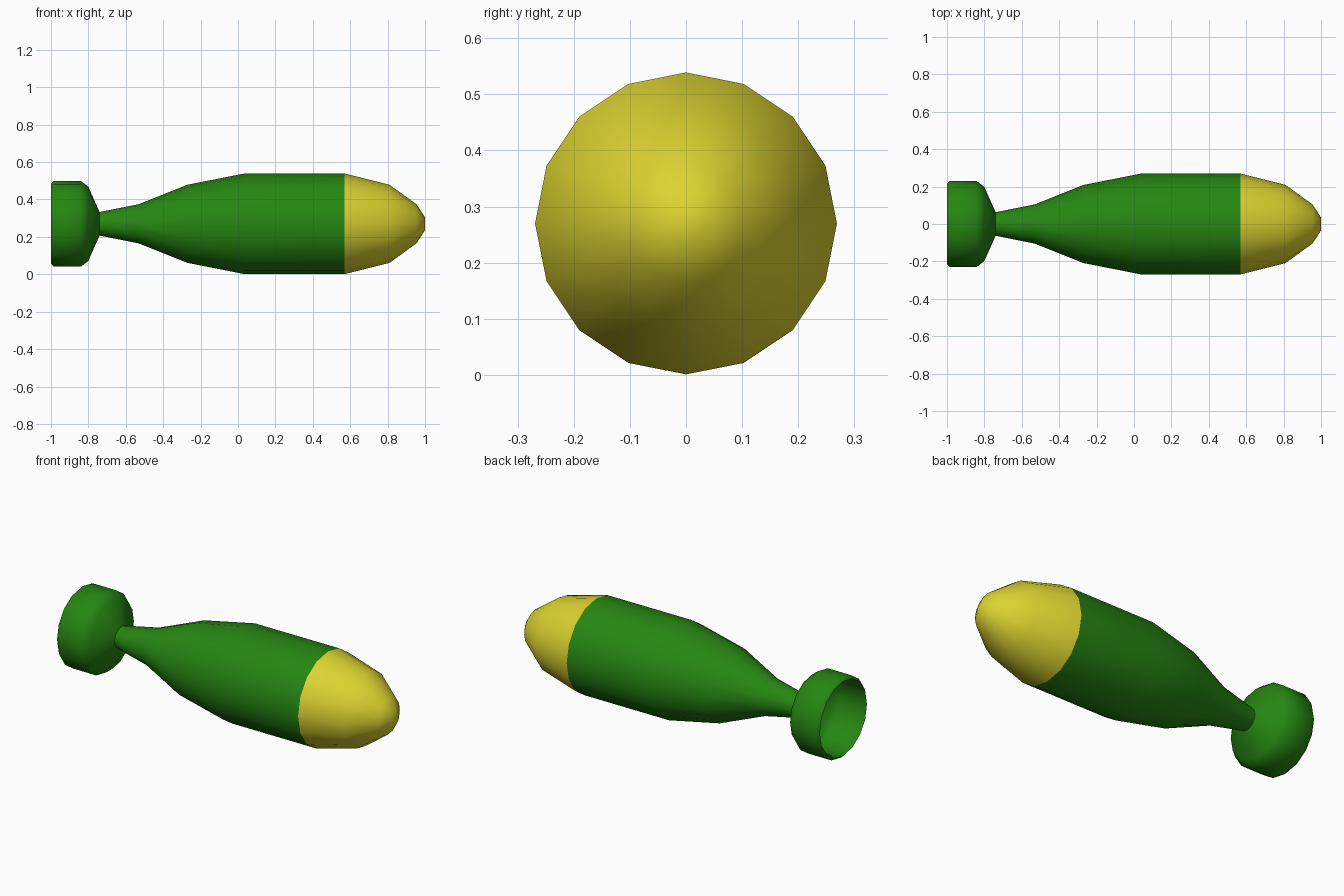
import bpy, bmesh, math

if "Cube" in bpy.data.objects:
    bpy.data.objects.remove(bpy.data.objects["Cube"])

SIDES = 16
AXIS_Z = 0.27


def material(name, rgb):
    m = bpy.data.materials.new(name)
    m.diffuse_color = (*rgb, 1.0)
    m.use_nodes = True
    m.node_tree.nodes["Principled BSDF"].inputs["Base Color"].default_value = m.diffuse_color
    return m


def lathe(name, profile, mat, cap_end=False):
    """Revolve (x, radius) points about the long axis."""
    bm = bmesh.new()
    rings = []
    for x, r in profile:
        rings.append([bm.verts.new((x, r * math.sin(2 * math.pi * i / SIDES),
                                    AXIS_Z + r * math.cos(2 * math.pi * i / SIDES)))
                      for i in range(SIDES)])
    for a, b in zip(rings, rings[1:]):
        for i in range(SIDES):
            j = (i + 1) % SIDES
            bm.faces.new((a[j], a[i], b[i], b[j]))
    if cap_end:
        bm.faces.new(rings[-1])
    bmesh.ops.recalc_face_normals(bm, faces=bm.faces)
    me = bpy.data.meshes.new(name)
    bm.to_mesh(me)
    bm.free()
    # open shells: make sure the normals point away from the axis
    me.materials.append(mat)
    ob = bpy.data.objects.new(name, me)
    bpy.context.collection.objects.link(ob)
    bpy.ops.object.select_all(action='DESELECT')
    ob.select_set(True)
    bpy.context.view_layer.objects.active = ob
    bpy.ops.object.shade_smooth_by_angle(angle=math.radians(50))
    return ob


green = material("casing green", (0.019, 0.24, 0.006))
yellow = material("nose yellow", (0.72, 0.66, 0.03))

# Main casing, tapering to a thin neck at the rear
lathe("casing", [(-0.74, 0.063), (-0.53, 0.105), (-0.27, 0.209),
                 (0.035, 0.269), (0.57, 0.269)], green)

# Blunt rounded nose
lathe("nose", [(0.57, 0.269), (0.81, 0.209), (0.955, 0.104), (1.0, 0.034)],
      yellow, cap_end=True)

# Hollow tail cup: outer wall, rear rim, inner wall and dished floor
lathe("tail_cup", [(-0.74, 0.063), (-0.80, 0.198), (-0.84, 0.229),
                   (-0.985, 0.229), (-1.0, 0.214), (-0.985, 0.205),
                   (-0.84, 0.203), (-0.80, 0.175), (-0.755, 0.03)], green,
      cap_end=True)
